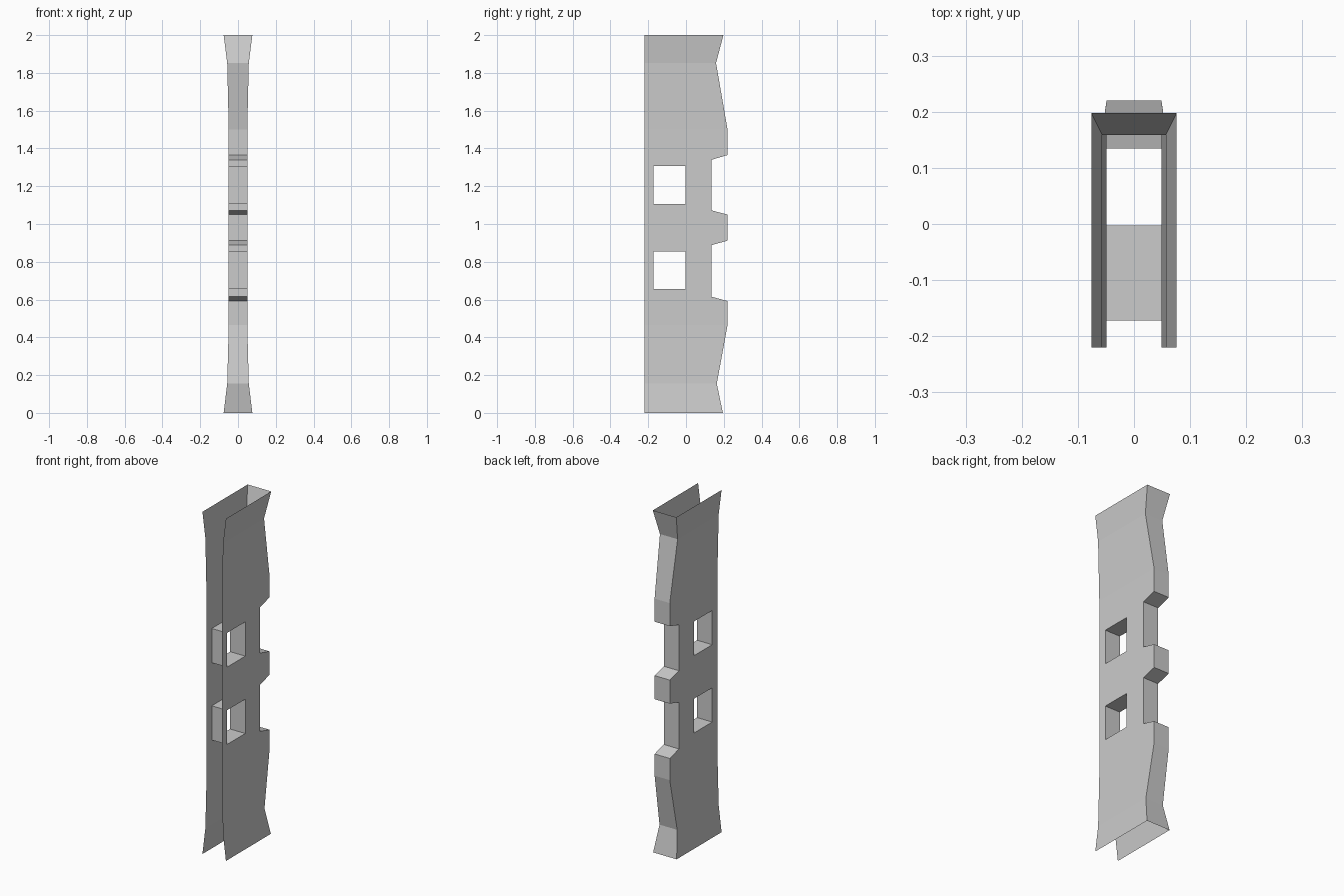
import bpy

if "Cube" in bpy.data.objects:
    bpy.data.objects.remove(bpy.data.objects["Cube"])

HALF = 0.049                      # half width of the straight middle part
FRONT = -0.22
WIN_Y = (-0.172, -0.003)
WINDOWS = [(0.655, 0.855), (1.107, 1.307)]

# Height, back edge y, half width
PROFILE = [
    (0.0, 0.195, 0.076), (0.155, 0.163, 0.057), (0.465, 0.22, HALF),
    (0.592, 0.22, HALF), (0.615, 0.135, HALF),
    (0.655, 0.135, HALF), (0.855, 0.135, HALF),
    (0.888, 0.135, HALF), (0.912, 0.22, HALF),
    (1.05, 0.22, HALF), (1.072, 0.135, HALF),
    (1.107, 0.135, HALF), (1.307, 0.135, HALF),
    (1.34, 0.135, HALF), (1.365, 0.22, HALF),
    (1.5, 0.22, HALF), (1.852, 0.159, 0.057), (2.0, 0.198, 0.076),
]


def build(name, quads):
    """Make a welded mesh object from quads given as corner points."""
    index, faces = {}, []
    for quad in quads:
        faces.append([index.setdefault(p, len(index)) for p in quad])
    mesh = bpy.data.meshes.new(name)
    mesh.from_pydata(list(index), [], faces)
    obj = bpy.data.objects.new(name, mesh)
    bpy.context.collection.objects.link(obj)
    return obj


# Thin open channel: two mirrored side walls and the notched back wall
shell = []
for (z0, b0, w0), (z1, b1, w1) in zip(PROFILE, PROFILE[1:]):
    low, high = (FRONT, *WIN_Y, b0), (FRONT, *WIN_Y, b1)
    for c in range(3):
        if c == 1 and (z0, z1) in WINDOWS:
            continue
        side = [(w0, low[c], z0), (w0, low[c + 1], z0),
                (w1, high[c + 1], z1), (w1, high[c], z1)]
        shell.append(side)
        shell.append([(-x, y, z) for x, y, z in reversed(side)])
    shell.append([(-w0, b0, z0), (-w1, b1, z1), (w1, b1, z1), (w0, b0, z0)])
build("channel_shell", shell)

# Four-sided sleeves joining each pair of window openings
for name, (z0, z1) in zip(("lower_window_sleeve", "upper_window_sleeve"), WINDOWS):
    ring = [(WIN_Y[0], z0), (WIN_Y[1], z0), (WIN_Y[1], z1), (WIN_Y[0], z1)]
    build(name, [[(-HALF, *p), (HALF, *p), (HALF, *q), (-HALF, *q)]
                 for p, q in zip(ring, ring[1:] + ring[:1])])
